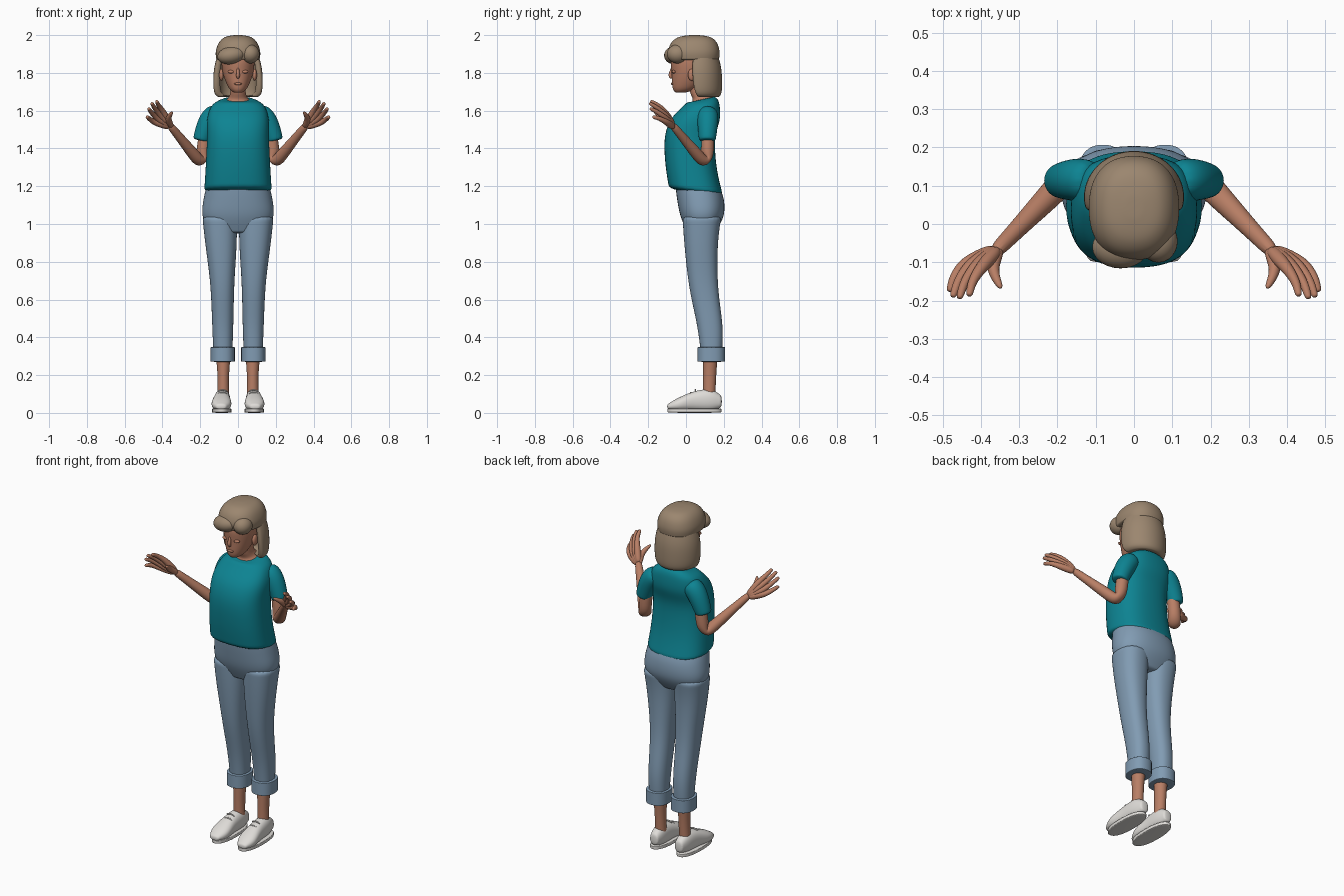
import bpy
import bmesh
from math import cos, sin, pi, radians, copysign
from mathutils import Vector, Matrix, Quaternion

default = bpy.data.objects.get("Cube")
if default:
    bpy.data.objects.remove(default)


def material(name, *rgb):
    mat = bpy.data.materials.new(name)
    mat.use_nodes = True
    mat.diffuse_color = (*rgb, 1)
    mat.node_tree.nodes["Principled BSDF"].inputs["Base Color"].default_value = (*rgb, 1)
    return mat


SKIN = material("skin", 0.48, 0.21, 0.13)
HAIR = material("sandy hair", 0.33, 0.24, 0.16)
SHIRT = material("teal cotton", 0.004, 0.23, 0.29)
DENIM = material("light denim", 0.22, 0.33, 0.45)
CANVAS = material("white canvas", 0.74, 0.72, 0.69)


def spline(values, t):
    """Smooth curve through evenly spaced values, or a constant."""
    if not isinstance(values, (tuple, list)):
        return values
    last = len(values) - 1
    i = min(int(t * last), last - 1)
    f = t * last - i
    a, b, c, d = (values[min(max(i + k, 0), last)] for k in (-1, 0, 1, 2))
    return b + f / 2 * (c - a + f * (2 * a - 5 * b + 4 * c - d + f * (3 * (b - c) + d - a)))


def finish(name, bm, mat, mirror, levels):
    bmesh.ops.recalc_face_normals(bm, faces=bm.faces)
    mesh = bpy.data.meshes.new(name)
    bm.to_mesh(mesh)
    bm.free()
    mesh.materials.append(mat)
    mesh.polygons.foreach_set("use_smooth", [True] * len(mesh.polygons))
    obj = bpy.data.objects.new(name, mesh)
    bpy.context.collection.objects.link(obj)
    if levels:
        subdivision = obj.modifiers.new("smooth", 'SUBSURF')
        subdivision.levels = subdivision.render_levels = levels
    if mirror:
        obj.modifiers.new("mirror", 'MIRROR').use_mirror_merge = False


def bridge(name, rings, mat, mirror=False):
    """Join closed rings of points and cap both ends."""
    bm = bmesh.new()
    loops = [[bm.verts.new(point) for point in ring] for ring in rings]
    count = len(loops[0])
    for lower, upper in zip(loops, loops[1:]):
        for i in range(count):
            j = (i + 1) % count
            bm.faces.new((lower[i], lower[j], upper[j], upper[i]))
    bm.faces.new(loops[0][::-1])
    bm.faces.new(loops[-1])
    finish(name, bm, mat, mirror, 2)


def loft(name, mat, stations, width, near, far, centre=0, tilt=0, power=2.3,
         mirror=False, lengthwise=False, steps=12, sides=20):
    """Rounded sections stacked upwards, or from toe to heel if lengthwise."""
    rings = []
    for step in range(steps + 1):
        at, half, low, high, middle, lean = (
            spline(v, step / steps) for v in (stations, width, near, far, centre, tilt))
        ring = []
        for i in range(sides):
            angle = 2 * pi * i / sides
            c, s = (copysign(abs(f) ** (2 / power), f) for f in (cos(angle), sin(angle)))
            x, v, w = middle + c * half, (low + high + s * (high - low)) / 2, at + lean * s
            ring.append((x, w, v) if lengthwise else (x, v, w))
        rings.append(ring)
    bridge(name, rings, mat, mirror)


def tube(name, mat, path, radii, mirror=True, sides=12):
    """Round limb whose section is carried along the bends of the path."""
    points = [Vector(p) for p in path]
    last = len(points) - 1
    turn, before, rings = Quaternion(), Vector((0, 0, 1)), []
    for i, point in enumerate(points):
        ahead = (points[min(i + 1, last)] - points[max(i - 1, 0)]).normalized()
        turn = before.rotation_difference(ahead) @ turn
        before, radius = ahead, spline(radii, i / last)
        angles = [2 * pi * k / sides for k in range(sides)]
        rings.append([point + turn @ Vector((cos(a), sin(a), 0)) * radius for a in angles])
    bridge(name, rings, mat, mirror)


def ellipsoid(name, mat, centre, radii, mirror=False, lean=0):
    bm = bmesh.new()
    matrix = (Matrix.Translation(centre) @ Matrix.Rotation(radians(lean), 4, 'Y')
              @ Matrix.Diagonal((*radii, 1)))
    bmesh.ops.create_uvsphere(bm, u_segments=24, v_segments=16, radius=1, matrix=matrix)
    finish(name, bm, mat, mirror, 0)


# Jeans: hips, legs and turned-up cuffs
loft("jeans_hips", DENIM, stations=(0.95, 1.04, 1.14, 1.23), width=(0.14, 0.19, 0.183, 0.16),
     near=(0.01, -0.03, -0.05, -0.06), far=(0.15, 0.2, 0.2, 0.16))
loft("jeans_leg", DENIM, stations=(0.3, 1.05), width=(0.05, 0.056, 0.064, 0.084, 0.094),
     near=(0.08, 0.06, 0.015, -0.01, -0.02), far=(0.19, 0.195, 0.17, 0.17, 0.19),
     centre=(0.08, 0.083, 0.097), mirror=True)
loft("jeans_cuff", DENIM, stations=(0.27, 0.35), width=0.065, near=0.06, far=0.208,
     centre=0.081, mirror=True)

# Ankles and canvas shoes
loft("ankle", SKIN, stations=(0.07, 0.31), width=(0.033, 0.031, 0.04), near=0.09,
     far=(0.155, 0.16, 0.17), centre=0.078, power=2, mirror=True)
loft("shoe", CANVAS, stations=(-0.1, 0.19), width=(0.025, 0.053, 0.045, 0.04, 0.025),
     near=(0.02, 0.01, 0.01, 0.01, 0.03), far=(0.045, 0.08, 0.115, 0.125, 0.09),
     centre=(0.09, 0.08), mirror=True, lengthwise=True)
loft("shoe_sole", CANVAS, stations=(0, 0.025), width=0.052, near=-0.1, far=0.19,
     centre=0.086, mirror=True, steps=4)
for i in range(3):
    start = Vector((0.055, i / 40, 0.085 + i / 70))
    tube("shoe_lace", CANVAS, [start + Vector((0.028 * k, 0, 0.012 * (k == 1))) for k in range(3)],
         0.005, sides=6)

# Loose T-shirt with a scooped neck and short sleeves
loft("shirt_body", SHIRT, stations=(1.16, 1.3, 1.45, 1.55, 1.62, 1.65, 1.66),
     width=(0.182, 0.173, 0.166, 0.166, 0.145, 0.11, 0.075),
     near=(-0.09, -0.11, -0.115, -0.085, -0.02, 0.005, 0.02),
     far=(0.2, 0.165, 0.155, 0.18, 0.18, 0.17, 0.15),
     tilt=(-0.02, 0, 0, 0.015), power=2.5, steps=18)
tube("shirt_sleeve", SHIRT, [(0.1, 0.115, 1.6), (0.14, 0.115, 1.57), (0.17, 0.115, 1.515),
                             (0.193, 0.113, 1.45), (0.195, 0.113, 1.44)], (0.05, 0.06, 0.055, 0.047, 0.044))

# Arms bent at the elbow
wrist = Vector((0.35, -0.06, 1.51))
elbow = Vector((0.2, 0.095, 1.325))
forearm = [elbow.lerp(wrist, t) for t in (0, 0.25, 0.6, 0.9, 1.1)]
tube("arm", SKIN, [(0.165, 0.115, 1.52), (0.183, 0.115, 1.42), (0.188, 0.113, 1.355)] + forearm,
     (0.034, 0.036, 0.035, 0.025, 0.02))

# Raised hands: fingers fan out evenly between the index and the little finger
knuckles = Vector((0.4, -0.115, 1.6)), Vector((0.447, -0.105, 1.54))
tips = Vector((0.432, -0.188, 1.652)), Vector((0.483, -0.177, 1.568))
for i, label in enumerate(("index", "middle", "ring", "little")):
    t = i / 3
    knuckle = knuckles[0].lerp(knuckles[1], t)
    tip = tips[0].lerp(tips[1], t) + Vector((0.01, -0.012, 0.02)) * sin(pi * t)
    root = wrist.lerp(knuckle, 0.1)
    bend = knuckle.lerp(tip, 0.5) + Vector((0.008, 0, 0.006))
    tube(label + "_finger", SKIN, [root, root.lerp(knuckle, 0.5), knuckle, bend, knuckle.lerp(tip, 0.9), tip],
         (0.018, 0.021, 0.017, 0.0125, 0.011, 0.007), sides=8)
tube("thumb", SKIN, [wrist, (0.37, -0.105, 1.55), (0.365, -0.135, 1.57), (0.346, -0.17, 1.595)],
     (0.018, 0.02, 0.014, 0.008), sides=8)

# Neck, head and face
loft("neck", SKIN, stations=(1.65, 1.67, 1.7, 1.76), width=(0.07, 0.05, 0.041, 0.041),
     near=(0.025, 0.035, 0.02, 0.01), far=(0.147, 0.135, 0.12, 0.11), tilt=(0.015, 0.01, 0, 0))
loft("head", SKIN, stations=(1.695, 1.72, 1.8, 1.88, 1.95), width=(0.02, 0.05, 0.082, 0.087, 0.06),
     near=(-0.055, -0.072, -0.077, -0.08, -0.03), far=(-0.005, 0.06, 0.135, 0.145, 0.11), power=2.1)
tube("nose", SKIN, [(0, -0.073, 1.83), (0, -0.081, 1.8), (0, -0.085, 1.785), (0, -0.074, 1.77)],
     (0.006, 0.01, 0.011, 0.009), mirror=False, sides=8)
ellipsoid("lips", SKIN, (0, -0.07, 1.742), (0.02, 0.01, 0.007))
ellipsoid("closed_eyelid", SKIN, (0.036, -0.064, 1.806), (0.019, 0.011, 0.009), mirror=True)
ellipsoid("ear", SKIN, (0.088, 0.032, 1.79), (0.012, 0.022, 0.032), mirror=True)

# Bobbed hair: crown, swept fringe and a curtain open at the face
loft("hair_crown", HAIR, stations=(1.865, 1.91, 1.96, 1.99, 2), width=(0.115, 0.12, 0.103, 0.07, 0.02),
     near=(-0.085, -0.097, -0.08, -0.04, 0.02), far=(0.175, 0.18, 0.165, 0.13, 0.07))
ellipsoid("fringe_right", HAIR, (-0.035, -0.06, 1.893), (0.075, 0.056, 0.047), lean=-10)
ellipsoid("fringe_left", HAIR, (0.064, -0.045, 1.9), (0.05, 0.056, 0.05), lean=25)
curtain = []
for step in range(11):
    height, half, back, sweep = (spline(v, step / 10) for v in (
        (1.67, 1.69, 1.75, 1.83, 1.91), (0.1, 0.125, 0.132, 0.127, 0.105),
        (0.17, 0.188, 0.192, 0.187, 0.165), (95, 108, 112)))
    middle = 0.07
    arc = [radians(sweep * (i / 8 - 1)) for i in range(17)]
    outer = [(half * sin(a), middle + (back - middle) * cos(a), height) for a in arc]
    inner = [(0.73 * x, middle + 0.7 * (y - middle), z + 0.01) for x, y, z in reversed(outer)]
    curtain.append(outer + inner)
bridge("hair_curtain", curtain, HAIR)
